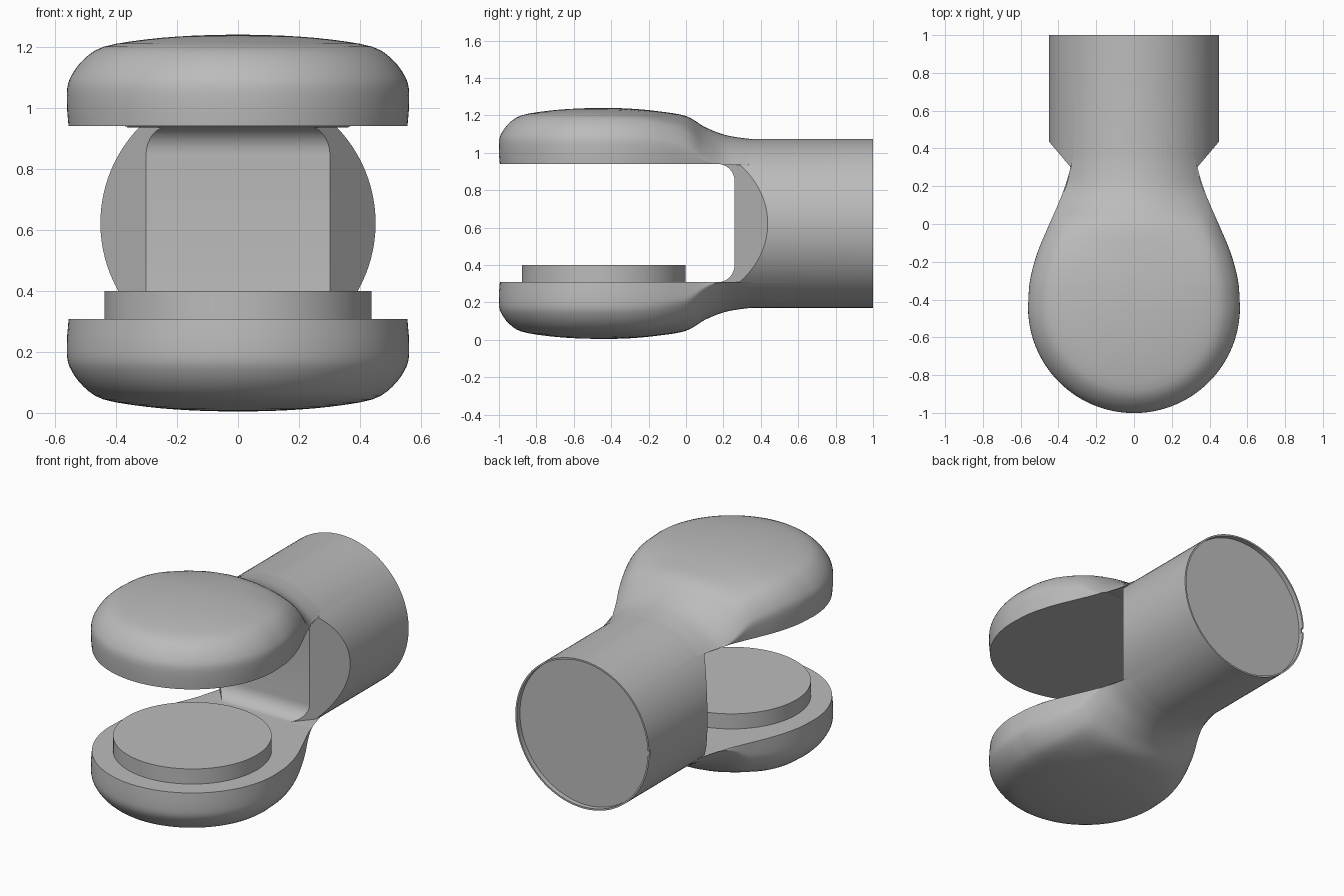
import bpy, bmesh, math
from mathutils import Vector, Matrix

cube = bpy.data.objects.get("Cube")
if cube:
    bpy.data.objects.remove(cube, do_unlink=True)

MID = 0.622       # height of the mirror plane
BASE = 0.313      # jaw inner face, measured from the mirror plane
CREST = 0.618     # jaw crown, measured from the mirror plane
HEAD_Y = -0.44    # centre of the round head

grey = bpy.data.materials.new("plain_grey")
grey.use_nodes = True
grey.diffuse_color = (0.5, 0.5, 0.5, 1)
grey.node_tree.nodes["Principled BSDF"].inputs["Base Color"].default_value = (0.5, 0.5, 0.5, 1)


def finish(name, bm):
    bmesh.ops.recalc_face_normals(bm, faces=bm.faces)
    mesh = bpy.data.meshes.new(name)
    bm.to_mesh(mesh)
    bm.free()
    obj = bpy.data.objects.new(name, mesh)
    bpy.context.collection.objects.link(obj)
    mesh.materials.append(grey)
    return obj


def smooth_path(points, steps):
    """Catmull-Rom curve through tuples of any length."""
    pts = [Vector(p) for p in points]
    pts = [pts[0] * 2 - pts[1]] + pts + [pts[-1] * 2 - pts[-2]]
    out = []
    for a, b, c, d in zip(pts, pts[1:], pts[2:], pts[3:]):
        for i in range(steps):
            t = i / steps
            out.append(b + (c - a) * (t / 2) + (a * 2 - b * 5 + c * 4 - d) * (t * t / 2)
                       + (b * 3 - a - c * 3 + d) * (t ** 3 / 2))
    return out + [pts[-2]]


def cylinder(bm, radius, start, end, axis, centre=(0, 0, 0), sides=96):
    turn = Matrix.Rotation(math.pi / 2, 4, 'X') if axis == 'Y' else Matrix()
    along = Vector((0, 1, 0)) if axis == 'Y' else Vector((0, 0, 1))
    place = Matrix.Translation(Vector(centre) + along * (start + end) / 2)
    bmesh.ops.create_cone(bm, cap_ends=True, segments=sides, radius1=radius,
                          radius2=radius, depth=end - start, matrix=place @ turn)


def boolean(target, tool, operation):
    mod = target.modifiers.new(operation.lower(), 'BOOLEAN')
    mod.operation, mod.solver, mod.object = operation, 'EXACT', tool
    bpy.context.view_layer.objects.active = target
    bpy.ops.object.modifier_apply(modifier=mod.name)
    bpy.data.objects.remove(tool, do_unlink=True)


# Jaw: half a lathed head, lofted back into a narrow neck
profile = smooth_path([(0.56, 0.37), (0.56, 0.44), (0.545, 0.485), (0.505, 0.537), (0.44, 0.578),
                       (0.3, 0.602), (0.15, 0.614), (0, CREST)], 3)
profile = [Vector((0.555, BASE))] + profile
# distance along y, half width, crown height, blend to a round section
stations = smooth_path([(HEAD_Y, 0.56, CREST, 0), (-0.3, 0.55, 0.614, 0), (-0.15, 0.51, 0.6, 0.05),
                        (0, 0.447, 0.574, 0.3), (0.1, 0.403, 0.516, 0.7), (0.2, 0.364, 0.476, 1),
                        (0.3, 0.335, 0.457, 1), (0.43, 0.3, 0.444, 1)], 4)


def neck_column(station, side):
    y, width, crown, blend = station
    column = []
    for i, (r, z) in enumerate(profile):
        x = width * r / 0.56
        lathe = BASE + (z - BASE) * (crown - BASE) / (CREST - BASE)
        arc = max(BASE, math.sqrt(max(0, crown ** 2 - x ** 2)))
        height = BASE if i == 0 else lathe + (arc - lathe) * min(1, max(0, blend))
        column.append((side * x, y, height))
    return column


def jaw(name, flip):
    turns = 48
    columns = [neck_column(s, -1) for s in reversed(stations)]
    for k in range(1, turns):
        a = math.pi * (1 + k / turns)
        columns.append([(r * math.cos(a), HEAD_Y + r * math.sin(a), z) for r, z in profile])
    columns += [neck_column(s, 1) for s in stations]
    bm = bmesh.new()
    grid = [[bm.verts.new((x, y, MID + flip * z)) for x, y, z in col] for col in columns]
    for a, b in zip(grid, grid[1:]):
        for i in range(len(profile) - 1):
            bm.faces.new((a[i], b[i], b[i + 1], a[i + 1]))
    bm.faces.new([col[0] for col in grid])
    bm.faces.new(grid[0] + grid[-1][-2::-1])
    bmesh.ops.remove_doubles(bm, verts=bm.verts, dist=0.0004)
    return finish(name, bm)


# Round stem with its two front sides chamfered
bm = bmesh.new()
cylinder(bm, 0.451, 0.12, 1, 'Y', (0, 0, MID))
for side in (-1, 1):
    cut = bmesh.ops.bisect_plane(bm, geom=bm.verts[:] + bm.edges[:] + bm.faces[:],
                                 plane_co=(side * 0.335, 0.3, 0), plane_no=(side * 0.13, -0.11, 0),
                                 clear_outer=True)
    rim = [e for e in cut["geom_cut"] if isinstance(e, bmesh.types.BMEdge)]
    bmesh.ops.edgeloop_fill(bm, edges=rim)
body = finish("clamp_body", bm)
for name, flip in (("upper_jaw", 1), ("lower_jaw", -1)):
    boolean(body, jaw(name, flip), 'UNION')

# Slot between the jaws, with rounded inner corners
bm = bmesh.new()
outline = [(-1.3, 0.94), (-1.3, 0.308)]
for k in range(17):
    a = -math.pi / 2 + math.pi * k / 16
    rise = 0.224 if k > 8 else -0.224
    outline.append((0.17 + 0.09 * math.cos(a), 0.624 + rise + 0.092 * math.sin(a)))
    if k == 8:
        outline.append((0.26, 0.848))
face = bm.faces.new([bm.verts.new((-0.8, y, z)) for y, z in outline])
walls = bmesh.ops.extrude_face_region(bm, geom=[face])
bmesh.ops.translate(bm, vec=(1.6, 0, 0),
                    verts=[v for v in walls["geom"] if isinstance(v, bmesh.types.BMVert)])
boolean(body, finish("slot_cutter", bm), 'DIFFERENCE')

# Shallow recess in the back end, and a small notch in its rim
bm = bmesh.new()
cylinder(bm, 0.441, 0.97, 1.1, 'Y', (0, 0, MID))
boolean(body, finish("recess_cutter", bm), 'DIFFERENCE')
bm = bmesh.new()
bmesh.ops.create_cube(bm, size=0.03, matrix=Matrix.Translation((-0.448, 1, MID)))
boolean(body, finish("notch_cutter", bm), 'DIFFERENCE')

# Round pad on the lower jaw
bm = bmesh.new()
cylinder(bm, 0.438, 0.3, 0.4, 'Z', (0, HEAD_Y, 0))
pad = finish("round_pad", bm)

for obj in (body, pad):
    bpy.ops.object.select_all(action='DESELECT')
    obj.select_set(True)
    bpy.context.view_layer.objects.active = obj
    bpy.ops.object.shade_smooth_by_angle(angle=math.radians(32))
